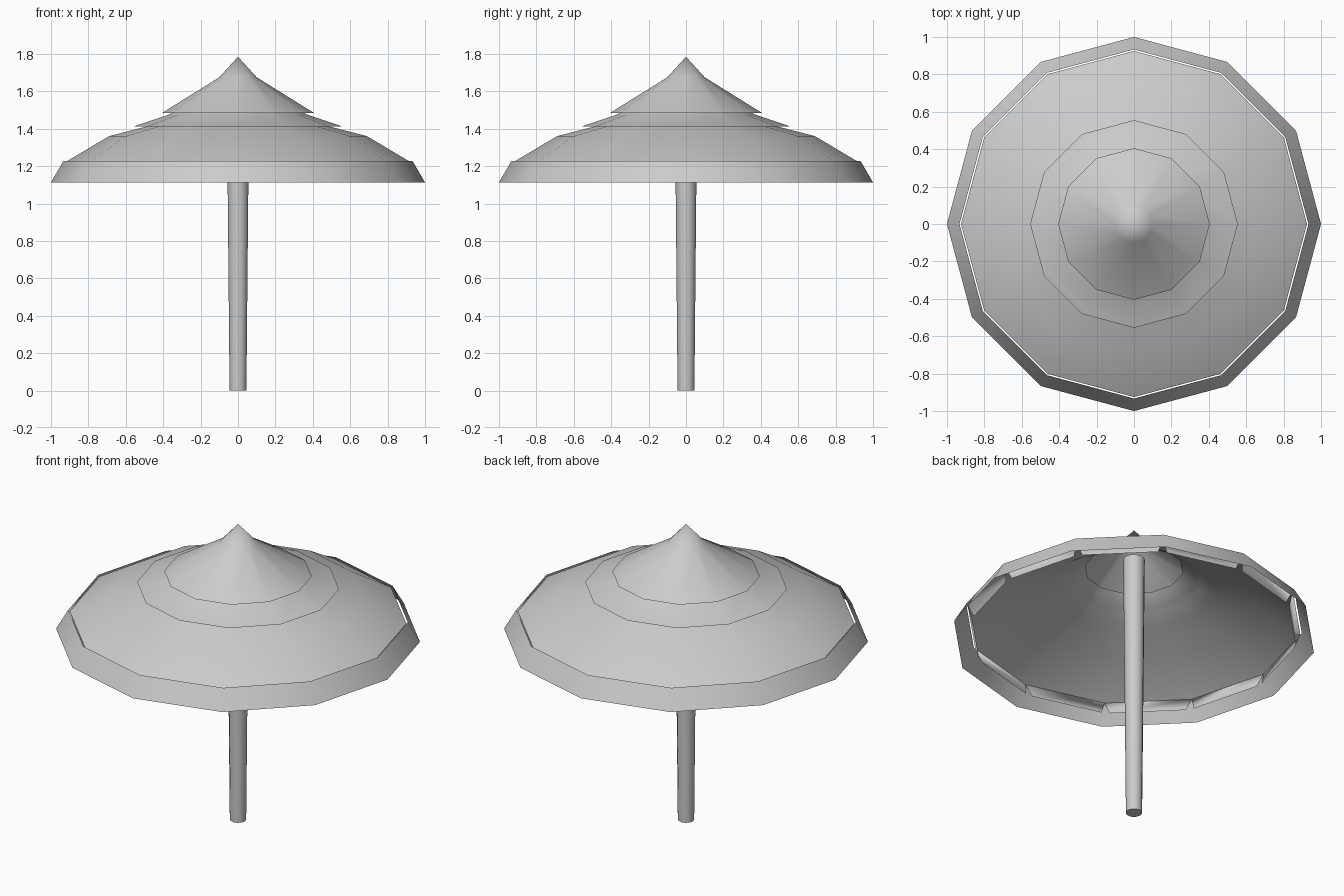
import bpy, bmesh, math

if "Cube" in bpy.data.objects:
    bpy.data.objects.remove(bpy.data.objects["Cube"])

SIDES = 12


def ring_point(r, z, a):
    return (r * math.cos(a), r * math.sin(a), z)


def finish(bm, name, angle=40):
    bmesh.ops.remove_doubles(bm, verts=bm.verts, dist=1e-5)
    bmesh.ops.recalc_face_normals(bm, faces=bm.faces)
    mesh = bpy.data.meshes.new(name)
    bm.to_mesh(mesh)
    bm.free()
    ob = bpy.data.objects.new(name, mesh)
    bpy.context.collection.objects.link(ob)
    bpy.ops.object.select_all(action='DESELECT')
    ob.select_set(True)
    bpy.context.view_layer.objects.active = ob
    bpy.ops.object.shade_smooth_by_angle(angle=math.radians(angle))
    return ob


def lathe(name, profile, cap=False):
    """Sweep a (radius, z) profile around z in 12 steps."""
    bm = bmesh.new()
    rings = [[bm.verts.new(ring_point(r, z, 2 * math.pi * i / SIDES))
              for i in range(SIDES)] if r > 0 else [bm.verts.new((0, 0, z))] * SIDES
             for r, z in profile]
    for low, high in zip(rings, rings[1:]):
        for i in range(SIDES):
            j = (i + 1) % SIDES
            quad = [low[i], low[j], high[j], high[i]]
            bm.faces.new(list(dict.fromkeys(quad)))
    if cap:
        bm.faces.new(rings[0])
        bm.faces.new(rings[-1])
    return finish(bm, name)


# Pole, slightly wider towards the top
lathe("pole", [(0.045, 0), (0.06, 1.6)], cap=True)

# Three stacked fabric tiers
lathe("main_canopy", [(0.925, 1.22), (0.69, 1.36), (0.45, 1.422), (0.27, 1.54)])
lathe("middle_tier", [(0.555, 1.413), (0.34, 1.485), (0.27, 1.54)])
lathe("top_tier", [(0.405, 1.485), (0.10, 1.675), (0, 1.785)])

# Outer flared valance
lathe("valance", [(1.0, 1.113), (0.933, 1.228)])

# Inner flaps hanging from the canopy edge, with a notch at each corner
bm = bmesh.new()
for i in range(SIDES):
    a, b = (2 * math.pi * k / SIDES for k in (i, i + 1))
    top = [ring_point(0.925, 1.22, t) for t in (a, b)]
    low = [ring_point(0.90, 1.14, t) for t in (b, a)]
    inset = [tuple(p + (q - p) * 0.05 for p, q in zip(low[k], low[1 - k])) for k in (0, 1)]
    bm.faces.new([bm.verts.new(p) for p in top + inset])
finish(bm, "inner_flaps")
